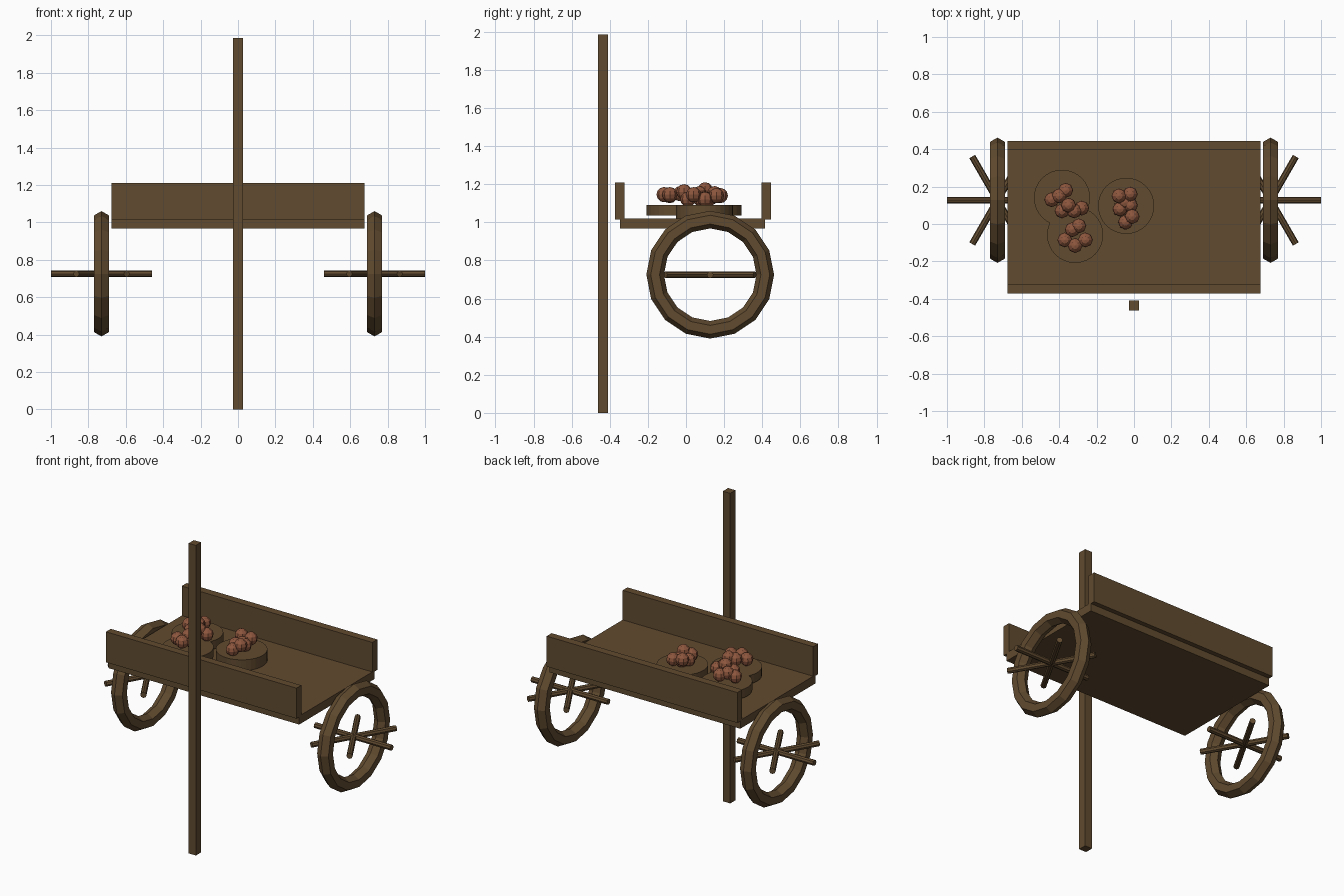
import bpy, bmesh, math
from mathutils import Matrix, Vector

default = bpy.data.objects.get("Cube")
if default:
    bpy.data.objects.remove(default)


def make_material(name, rgb):
    mat = bpy.data.materials.new(name)
    mat.use_nodes = True
    colour = (*rgb, 1)
    mat.diffuse_color = colour
    mat.node_tree.nodes["Principled BSDF"].inputs["Base Color"].default_value = colour
    return mat


wood = make_material("brown wood", (0.12, 0.07, 0.029))
skin = make_material("russet fruit", (0.27, 0.095, 0.048))


def finish(name, bm, mat):
    bmesh.ops.recalc_face_normals(bm, faces=bm.faces)
    mesh = bpy.data.meshes.new(name)
    bm.to_mesh(mesh)
    bm.free()
    mesh.materials.append(mat)
    obj = bpy.data.objects.new(name, mesh)
    bpy.context.collection.objects.link(obj)
    return obj


def box(name, low, high):
    low, high = Vector(low), Vector(high)
    bm = bmesh.new()
    place = Matrix.Translation((low + high) / 2) @ Matrix.Diagonal((*(high - low), 1))
    bmesh.ops.create_cube(bm, size=1, matrix=place)
    return finish(name, bm, wood)


def cylinder(name, place, radius, depth, sides):
    bm = bmesh.new()
    bmesh.ops.create_cone(bm, cap_ends=True, segments=sides, radius1=radius,
                          radius2=radius, depth=depth, matrix=place)
    return finish(name, bm, wood)


def wheel_rim(name, centre, major, minor, sides, section):
    # Hexagonal section swept around the x axis
    bm = bmesh.new()
    rings = []
    for i in range(sides):
        a = math.tau * i / sides
        ring = []
        for j in range(section):
            b = math.tau * j / section
            r = major + minor * math.cos(b)
            offset = Vector((minor * math.sin(b), r * math.cos(a), r * math.sin(a)))
            ring.append(bm.verts.new(centre + offset))
        rings.append(ring)
    for i in range(sides):
        here, there = rings[i], rings[(i + 1) % sides]
        for j in range(section):
            k = (j + 1) % section
            bm.faces.new((here[j], there[j], there[k], here[k]))
    return finish(name, bm, wood)


# Cart bed, side boards and upright post
box("cart_bed", (-0.675, -0.345, 0.967), (0.675, 0.415, 1.021))
box("front_board", (-0.675, -0.372, 1.015), (0.675, -0.323, 1.21))
box("back_board", (-0.675, 0.395, 1.015), (0.675, 0.445, 1.21))
box("upright_post", (-0.026, -0.463, 0), (0.026, -0.41, 1.985))

# Wheels with three flat-lying spokes each
for side, label in ((1, "left"), (-1, "right")):
    hub = Vector((side * 0.73, 0.127, 0.725))
    wheel_rim(f"{label}_wheel_rim", hub, 0.289, 0.046, 16, 6)
    for n in range(3):
        turn = Matrix.Rotation(n * math.pi / 3, 4, "Z") @ Matrix.Rotation(math.pi / 2, 4, "Y")
        cylinder(f"{label}_spoke_{n + 1}", Matrix.Translation(hub) @ turn, 0.018, 0.54, 8)

# Round trays: centre x, centre y, bottom, and fruit positions on each
trays = [
    (-0.385, 0.14, 1.035, [(-0.44, 0.13, 1.13), (-0.40, 0.15, 1.15), (-0.365, 0.18, 1.14),
                           (-0.385, 0.07, 1.13), (-0.35, 0.10, 1.17), (-0.32, 0.07, 1.15),
                           (-0.28, 0.085, 1.125)]),
    (-0.315, -0.058, 1.035, [(-0.33, -0.03, 1.15), (-0.295, -0.01, 1.16), (-0.37, -0.085, 1.14),
                             (-0.315, -0.115, 1.145), (-0.26, -0.085, 1.145)]),
    (-0.042, 0.097, 1.02, [(-0.08, 0.15, 1.15), (-0.02, 0.16, 1.14), (-0.075, 0.08, 1.12),
                           (-0.05, 0.115, 1.12), (-0.01, 0.04, 1.145), (-0.045, 0.01, 1.12),
                           (-0.02, 0.10, 1.12)]),
]
for t, (x, y, bottom, fruits) in enumerate(trays, 1):
    depth = 1.09 - bottom
    cylinder(f"tray_{t}", Matrix.Translation((x, y, bottom + depth / 2)), 0.15, depth, 32)
    bm = bmesh.new()
    for spot in fruits:
        bmesh.ops.create_uvsphere(bm, u_segments=8, v_segments=6, radius=0.04,
                                  matrix=Matrix.Translation(spot))
    finish(f"fruit_pile_{t}", bm, skin)
